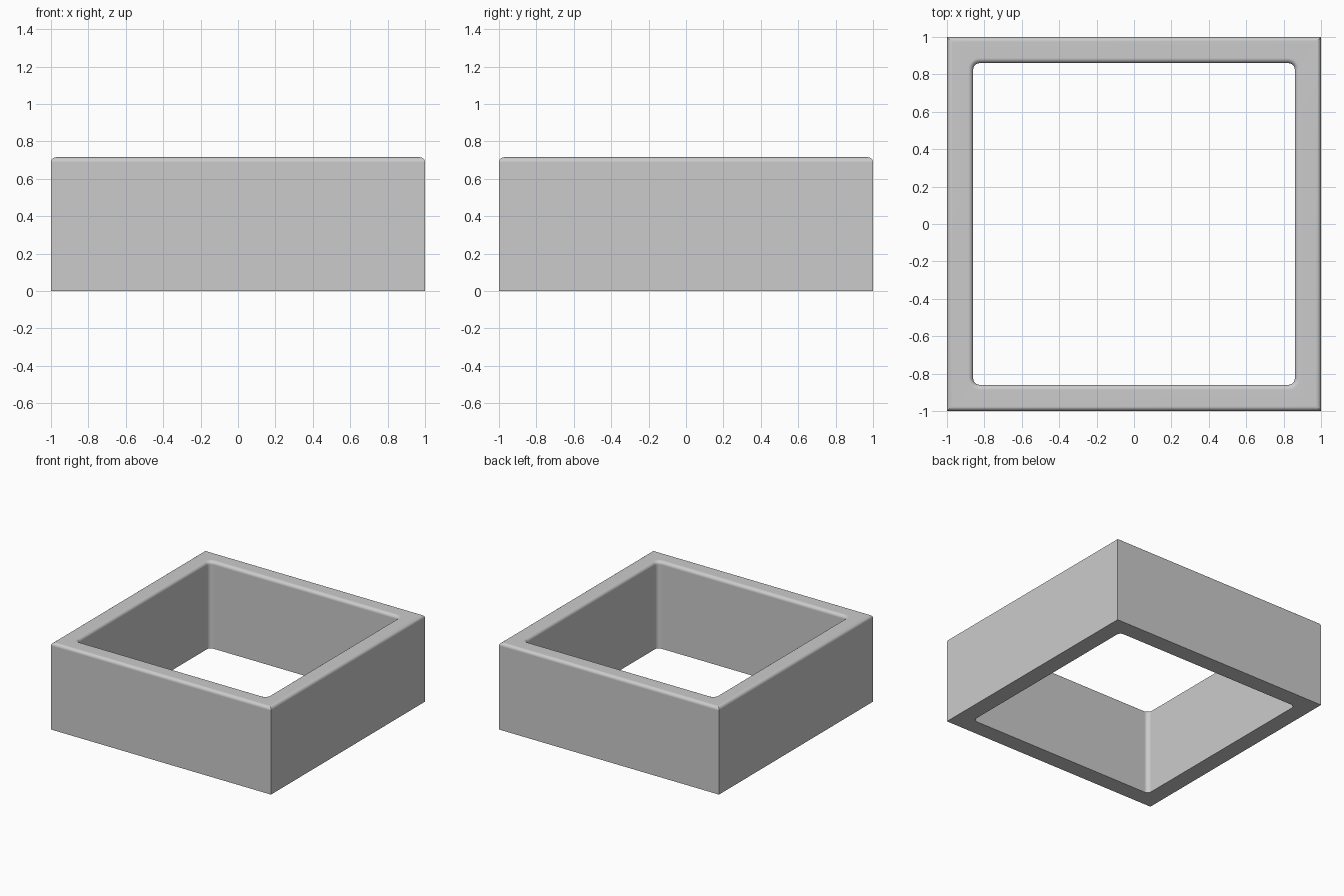
import bpy, bmesh, math

if "Cube" in bpy.data.objects:
    bpy.data.objects.remove(bpy.data.objects["Cube"])

H = 0.715        # height
INNER = 0.86     # half width of the opening
CORNER = 0.035   # corner radius of the opening
R = 0.027        # rounding of the top edges
N = 6            # segments per rounding


def ring(bm, half, rad, z):
    """Square loop with rounded corners (rad 0 collapses to sharp corners)."""
    verts = []
    for k in range(4):
        for i in range(N + 1):
            a = math.pi / 2 * (k + i / N)
            mid = math.pi / 2 * k + math.pi / 4
            cx = math.copysign(half - rad, math.cos(mid))
            cy = math.copysign(half - rad, math.sin(mid))
            verts.append(bm.verts.new((cx + rad * math.cos(a), cy + rad * math.sin(a), z)))
    return verts


# Wall cross-section: (half width, corner radius, height), outside up, inside down
steps = [math.pi / 2 * i / N for i in range(N + 1)]
section = [(1, 0, 0)]
section += [(1 - R + R * math.cos(t), 0, H - R + R * math.sin(t)) for t in steps]
for t in steps:
    d = R * (1 - math.sin(t))
    section.append((INNER + d, CORNER + d, H - R + R * math.cos(t)))
section.append((INNER, CORNER, 0))

# Square frame swept from the section
bm = bmesh.new()
rings = [ring(bm, *s) for s in section]
count = len(rings[0])
for j, lower in enumerate(rings):
    upper = rings[(j + 1) % len(rings)]
    for i in range(count):
        n = (i + 1) % count
        bm.faces.new((lower[i], lower[n], upper[n], upper[i]))
bmesh.ops.remove_doubles(bm, verts=bm.verts, dist=1e-5)
bmesh.ops.recalc_face_normals(bm, faces=bm.faces)

mesh = bpy.data.meshes.new("square_frame")
bm.to_mesh(mesh)
bm.free()
frame = bpy.data.objects.new("square_frame", mesh)
bpy.context.collection.objects.link(frame)

# Smooth roundings, flat walls
bpy.context.view_layer.objects.active = frame
frame.select_set(True)
bpy.ops.object.shade_smooth_by_angle(angle=math.radians(30))
weighted = frame.modifiers.new("weighted_normals", 'WEIGHTED_NORMAL')
weighted.keep_sharp = True
